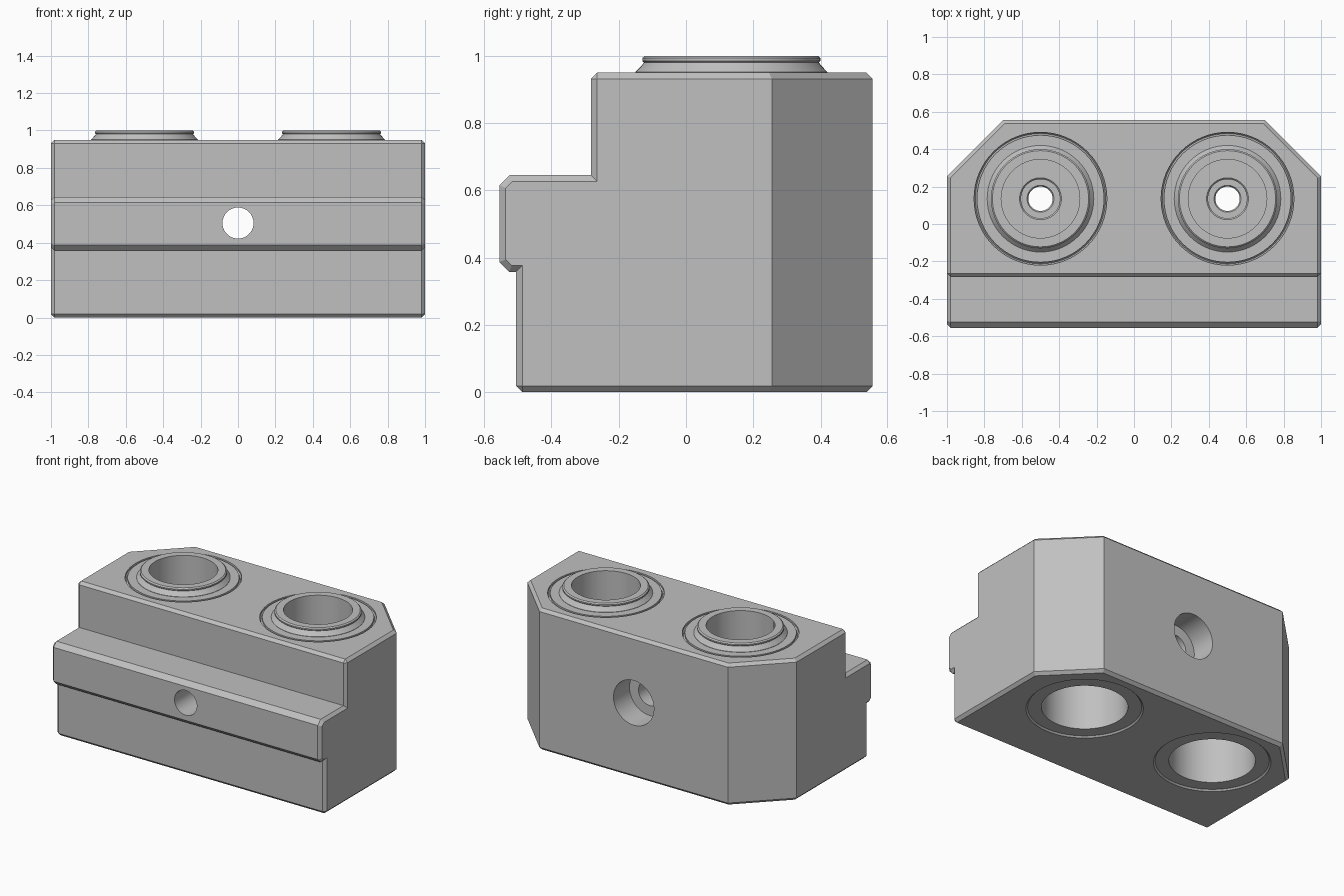
import bpy, bmesh, math
from mathutils import Vector, Matrix

cube = bpy.data.objects.get("Cube")
if cube:
    bpy.data.objects.remove(cube, do_unlink=True)

grey = bpy.data.materials.new("machined grey")
grey.use_nodes = True
colour = (0.53, 0.53, 0.53, 1)
grey.diffuse_color = colour
grey.node_tree.nodes["Principled BSDF"].inputs["Base Color"].default_value = colour


def add_object(name, bm):
    bmesh.ops.recalc_face_normals(bm, faces=bm.faces)
    mesh = bpy.data.meshes.new(name)
    bm.to_mesh(mesh)
    bm.free()
    mesh.materials.append(grey)
    obj = bpy.data.objects.new(name, mesh)
    bpy.context.collection.objects.link(obj)
    return obj


def lathe(name, profile, matrix, closed=False, steps=64):
    """Revolve (radius, height) points; open profiles start and end on the axis."""
    bm = bmesh.new()
    rings = []
    for r, z in profile:
        if r == 0:
            rings.append([bm.verts.new((0, 0, z))] * steps)
        else:
            angles = [math.tau * i / steps for i in range(steps)]
            rings.append([bm.verts.new((r * math.cos(a), r * math.sin(a), z)) for a in angles])
    pairs = list(zip(rings, rings[1:]))
    if closed:
        pairs.append((rings[-1], rings[0]))
    for low, high in pairs:
        for i in range(steps):
            j = (i + 1) % steps
            corners = dict.fromkeys((low[i], low[j], high[j], high[i]))
            bm.faces.new(list(corners))
    bm.transform(matrix)
    return add_object(name, bm)


def combine(target, tool, operation):
    mod = target.modifiers.new("cut", 'BOOLEAN')
    mod.object = tool
    mod.operation = operation
    mod.solver = 'EXACT'
    bpy.context.view_layer.objects.active = target
    bpy.ops.object.modifier_apply(modifier=mod.name)
    bpy.data.objects.remove(tool, do_unlink=True)


# Block: stepped side profile swept along x
side = [(-0.505, 0), (0.555, 0), (0.555, 0.95), (-0.283, 0.95), (-0.283, 0.645),
        (-0.525, 0.645), (-0.555, 0.615), (-0.555, 0.387), (-0.526, 0.358), (-0.505, 0.358)]
bm = bmesh.new()
face = bm.faces.new([bm.verts.new((-1, y, z)) for y, z in side])
swept = bmesh.ops.extrude_face_region(bm, geom=[face])["geom"]
bmesh.ops.translate(bm, vec=(2, 0, 0), verts=[v for v in swept if isinstance(v, bmesh.types.BMVert)])

# Cut off both rear corners
for s in (-1, 1):
    geom = bm.verts[:] + bm.edges[:] + bm.faces[:]
    cut = bmesh.ops.bisect_plane(bm, geom=geom, plane_co=(s, 0.255, 0),
                                 plane_no=(s, 1, 0), clear_outer=True)
    rim = [e for e in cut["geom_cut"] if isinstance(e, bmesh.types.BMEdge)]
    bmesh.ops.holes_fill(bm, edges=rim, sides=0)
bmesh.ops.recalc_face_normals(bm, faces=bm.faces)

# Chamfer every square outer edge
square = [e for e in bm.edges if e.calc_face_angle_signed(0) > math.radians(80)]
bmesh.ops.bevel(bm, geom=square, offset=0.019, segments=1, affect='EDGES', profile=0.5)
block = add_object("block", bm)

# Two bored sockets with raised collars and ring grooves
collar = [(0, 0.9), (0.285, 0.9), (0.285, 0.952), (0.266, 0.972), (0.26, 0.98),
          (0.265, 0.985), (0.265, 0.993), (0.257, 1.0), (0, 1.0)]
bore = [(0, 1.1), (0.21, 1.1), (0.21, 0.62), (0.112, 0.62), (0.104, 0.612), (0.104, 0.56),
        (0.072, 0.56), (0.065, 0.55), (0.065, 0.4), (0.26, 0.4), (0.26, 0.01),
        (0.343, 0.01), (0.355, -0.002), (0.355, -0.1), (0, -0.1)]
groove = [(0.34, 0.97), (0.34, 0.938), (0.348, 0.93), (0.355, 0.938), (0.355, 0.97)]
for x in (-0.5, 0.5):
    place = Matrix.Translation((x, 0.135, 0))
    combine(block, lathe("collar", collar, place), 'UNION')
    combine(block, lathe("bore", bore, place), 'DIFFERENCE')
    combine(block, lathe("groove", groove, place, closed=True), 'DIFFERENCE')

# Cross hole, counterbored from the back
bolt = [(0, -0.8), (0.083, -0.8), (0.083, 0.385), (0.15, 0.385), (0.15, 0.8), (0, 0.8)]
along_y = Matrix.Translation((0, 0, 0.505)) @ Matrix.Rotation(-math.pi / 2, 4, 'X')
combine(block, lathe("bolt_hole", bolt, along_y), 'DIFFERENCE')

bpy.ops.object.select_all(action='DESELECT')
block.select_set(True)
bpy.context.view_layer.objects.active = block
bpy.ops.object.shade_smooth_by_angle(angle=math.radians(20))
